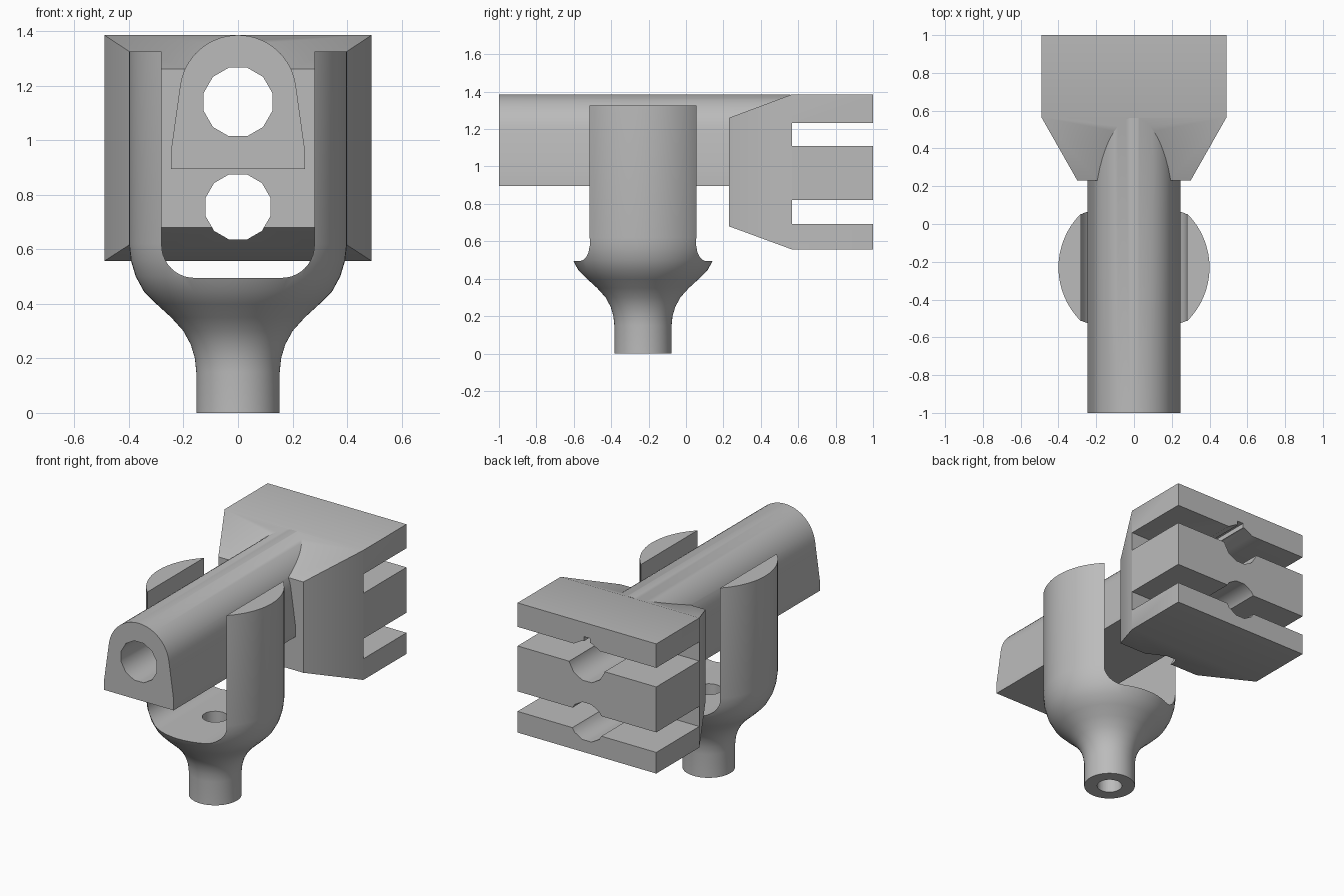
import bpy, bmesh
from math import sin, cos, pi, radians
from mathutils import Vector, Matrix

if "Cube" in bpy.data.objects:
    bpy.data.objects.remove(bpy.data.objects["Cube"])

grey = bpy.data.materials.new("machined grey")
grey.use_nodes = True
colour = (0.5, 0.5, 0.5, 1)
grey.diffuse_color = colour
grey.node_tree.nodes["Principled BSDF"].inputs["Base Color"].default_value = colour


def finish(name, bm):
    bmesh.ops.recalc_face_normals(bm, faces=bm.faces)
    mesh = bpy.data.meshes.new(name)
    bm.to_mesh(mesh)
    bm.free()
    mesh.materials.append(grey)
    obj = bpy.data.objects.new(name, mesh)
    bpy.context.collection.objects.link(obj)
    return obj


def prism(name, points, y0, y1):
    """Extrude an x-z outline along y."""
    bm = bmesh.new()
    face = bm.faces.new([bm.verts.new((x, y0, z)) for x, z in points])
    side = bmesh.ops.extrude_face_region(bm, geom=[face])["geom"]
    verts = [v for v in side if isinstance(v, bmesh.types.BMVert)]
    bmesh.ops.translate(bm, verts=verts, vec=(0, y1 - y0, 0))
    return finish(name, bm)


def arc(cx, cz, r, start, end, steps):
    angles = [radians(start + (end - start) * i / steps) for i in range(steps + 1)]
    return [(cx + r * cos(a), cz + r * sin(a)) for a in angles]


def box(name, x, y0, y1, z0, z1):
    return prism(name, [(-x, z0), (x, z0), (x, z1), (-x, z1)], y0, y1)


def combine(obj, other, operation):
    mod = obj.modifiers.new(operation, "BOOLEAN")
    mod.operation = operation
    mod.solver = "EXACT"
    mod.object = other
    bpy.context.view_layer.objects.active = obj
    bpy.ops.object.modifier_apply(modifier=mod.name)
    bpy.data.objects.remove(other)


def smooth(obj, angle):
    bpy.ops.object.select_all(action="DESELECT")
    obj.select_set(True)
    bpy.context.view_layer.objects.active = obj
    bpy.ops.object.shade_smooth_by_angle(angle=radians(angle))


# Fork: turned body with a flared neck
AXIS_Y = -0.23
profile = [(0, 0), (0.153, 0), (0.153, 0.15), (0.158, 0.2), (0.173, 0.25),
           (0.2, 0.3), (0.245, 0.35), (0.3, 0.4), (0.345, 0.445),
           (0.375, 0.5), (0.393, 0.56), (0.4, 0.62), (0.4, 1.325), (0, 1.325)]
bm = bmesh.new()
verts = [bm.verts.new((r, AXIS_Y, z)) for r, z in profile]
edges = [bm.edges.new(pair) for pair in zip(verts, verts[1:])]
bmesh.ops.spin(bm, geom=verts + edges, cent=(0, AXIS_Y, 0), axis=(0, 0, 1),
               angle=2 * pi, steps=64, use_merge=True)
bmesh.ops.remove_doubles(bm, verts=bm.verts, dist=0.0001)
fork = finish("fork", bm)

# Slot with rounded lower corners between the two arms
outline = ([(0.28, 1.6), (-0.28, 1.6)] + arc(-0.16, 0.615, 0.12, 180, 270, 10)
           + arc(0.16, 0.615, 0.12, 270, 360, 10))
combine(fork, prism("slot_cutter", outline, -0.9, 0.5), "DIFFERENCE")

# Bore through the stem
bm = bmesh.new()
bmesh.ops.create_cone(bm, cap_ends=True, segments=32, radius1=0.075, radius2=0.075,
                      depth=1.4, matrix=Matrix.Translation((0, AXIS_Y, 0.3)))
combine(fork, finish("stem_bore_cutter", bm), "DIFFERENCE")
smooth(fork, 30)

# Clamp block: straight at the back, tapering on four sides to the front
bm = bmesh.new()
rings = []
for y, x, low, high in ((0.23, 0.3, 0.68, 1.26), (0.565, 0.49, 0.557, 1.385),
                        (1, 0.49, 0.557, 1.385)):
    rings.append([bm.verts.new(p) for p in
                  ((-x, y, low), (x, y, low), (x, y, high), (-x, y, high))])
for a, b in zip(rings, rings[1:]):
    for i in range(4):
        j = (i + 1) % 4
        bm.faces.new((a[i], a[j], b[j], b[i]))
bm.faces.new(rings[0])
bm.faces.new(rings[-1])
clamp = finish("bar_and_clamp", bm)

# Arched bar running forward from the clamp
arch = [(-0.245, 0.895), (0.245, 0.895), (0.245, 0.965)] \
    + arc(0, 1.171, 0.214, 8, 172, 28) + [(-0.245, 0.965)]
combine(clamp, prism("bar", arch, -1, 0.56), "UNION")

# Long bores, saw slots and the small keyway
for z, r in ((1.14, 0.13), (0.755, 0.124)):
    combine(clamp, prism("bore_cutter", arc(0, z, r, 15, 345, 11), -1.2, 1.2),
            "DIFFERENCE")
for low, high in ((0.692, 0.82), (1.11, 1.232)):
    combine(clamp, box("saw_cutter", 0.7, 0.566, 1.2, low, high), "DIFFERENCE")
combine(clamp, box("keyway_cutter", 0.022, 0.566, 1.2, 1.2, 1.295), "DIFFERENCE")
smooth(clamp, 32)
